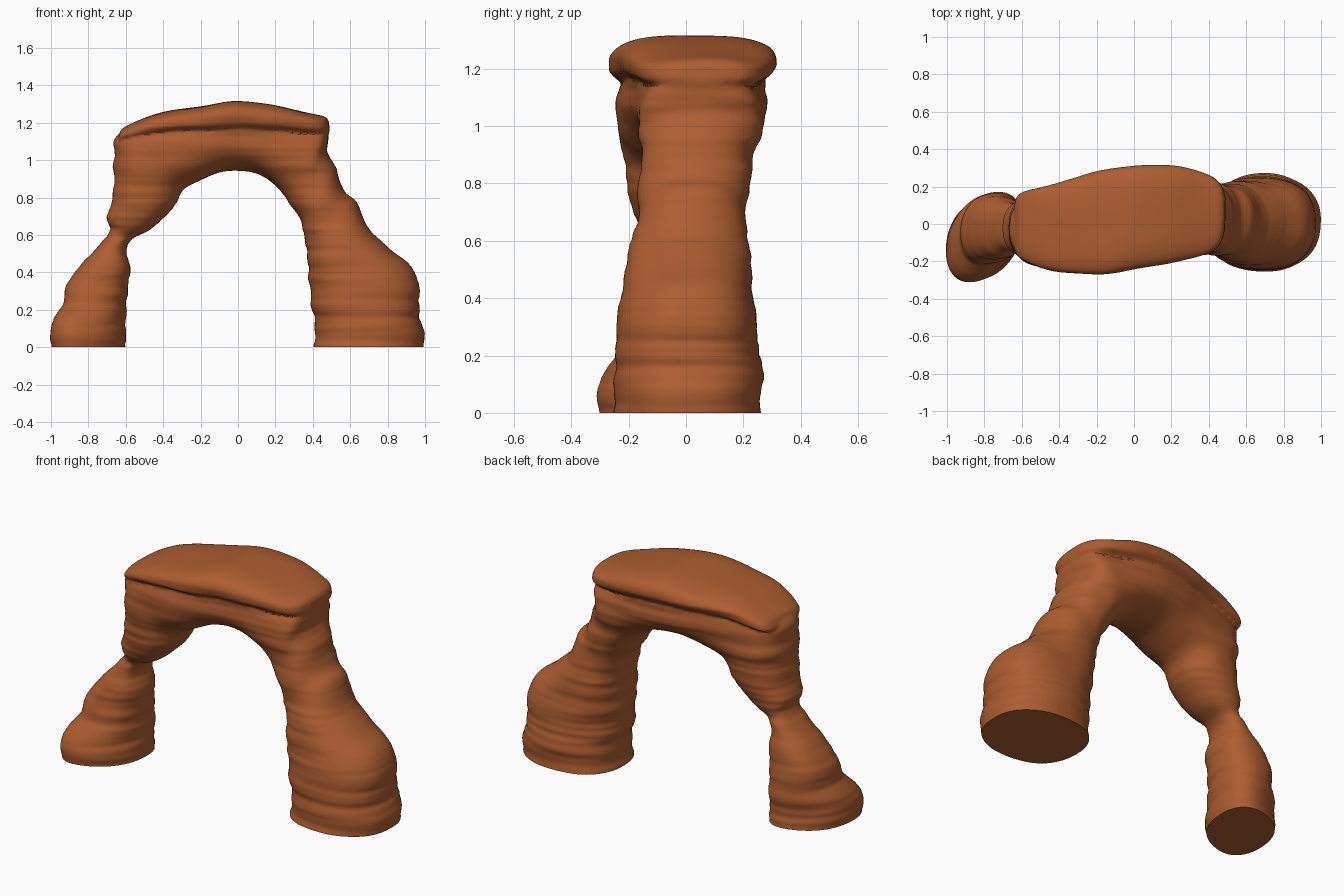
import bpy, bmesh, math
from mathutils import Vector, noise

if "Cube" in bpy.data.objects:
    bpy.data.objects.remove(bpy.data.objects["Cube"])

# Ring: outer x, outer z, inner x, inner z, front y, back y, skew
LEFT_LEG = [
    (-.99, -.06, -.60, -.06, -.28, .15, -.14),
    (-1.0, .08, -.60, .08, -.29, .15, -.14),
    (-.985, .15, -.60, .15, -.27, .16, -.12),
    (-.935, .23, -.60, .22, -.22, .16, -.06),
    (-.92, .33, -.585, .32, -.20, .16, -.03),
    (-.83, .45, -.58, .42, -.18, .14, 0),
    (-.73, .56, -.595, .52, -.14, .11, 0),
    (-.685, .63, -.57, .575, -.125, .10, 0),
    (-.705, .69, -.48, .62, -.16, .12, 0),
    (-.67, .80, -.42, .67, -.19, .14, 0),
    (-.665, .95, -.35, .74, -.21, .16, 0),
]
LINTEL = [
    (-.645, 1.13, -.29, .84, -.23, .18, 0),
    (-.42, 1.23, -.20, .89, -.245, .21, 0),
    (-.20, 1.26, -.10, .935, -.23, .25, 0),
    (0, 1.28, 0, .945, -.20, .28, 0),
    (.20, 1.26, .10, .93, -.18, .285, 0),
    (.40, 1.21, .18, .88, -.17, .27, 0),
    (.485, 1.17, .24, .82, -.165, .26, 0),
]
RIGHT_LEG = [
    (.48, 1.05, .29, .75, -.16, .24, 0),
    (.53, .94, .325, .69, -.165, .225, 0),
    (.57, .83, .345, .62, -.165, .215, 0),
    (.64, .77, .36, .55, -.17, .215, 0),
    (.70, .63, .375, .46, -.20, .225, 0),
    (.81, .53, .38, .38, -.215, .235, 0),
    (.93, .43, .385, .30, -.23, .245, 0),
    (.97, .29, .39, .23, -.245, .25, 0),
    (.97, .16, .415, .14, -.25, .26, 0),
    (1.0, .07, .41, .05, -.255, .265, 0),
    (.99, -.06, .41, -.06, -.255, .265, 0),
]
# Cap ring: same columns, outer = top, inner = underside
CAP = [
    (-.635, 1.14, -.635, 1.10, -.10, .10, 0),
    (-.60, 1.18, -.60, 1.10, -.185, .17, 0),
    (-.42, 1.25, -.42, 1.13, -.25, .215, 0),
    (-.20, 1.29, -.20, 1.14, -.27, .275, 0),
    (0, 1.317, 0, 1.145, -.24, .305, 0),
    (.20, 1.295, .20, 1.14, -.21, .31, 0),
    (.38, 1.25, .38, 1.13, -.165, .275, 0),
    (.46, 1.23, .46, 1.13, -.11, .215, 0),
    (.485, 1.205, .485, 1.14, -.03, .14, 0),
]


def smooth_rows(rows, steps):
    """Catmull-Rom interpolation of ring rows."""
    out = []
    n = len(rows)
    for i in range(n - 1):
        quad = [rows[max(i - 1, 0)], rows[i], rows[i + 1], rows[min(i + 2, n - 1)]]
        for k in range(steps):
            t = k / steps
            out.append([.5 * (2 * b + (c - a) * t + (2 * a - 5 * b + 4 * c - d) * t * t
                              + (3 * b - a - 3 * c + d) * t ** 3)
                        for a, b, c, d in zip(*quad)])
    out.append(list(rows[-1]))
    return out


def loft(bm, rows, power, steps=6, sides=56):
    """Skin superellipse rings into a closed solid."""
    rings = []
    for ox, oz, ix, iz, y0, y1, skew in smooth_rows(rows, steps):
        ring = []
        for j in range(sides):
            a = 2 * math.pi * j / sides
            c, s = math.cos(a), math.sin(a)
            u = math.copysign(abs(c) ** (2 / power), c)
            v = math.copysign(abs(s) ** (2 / power), s)
            w = .5 + .5 * u
            y = (y0 + y1) / 2 + v * (y1 - y0) / 2 + skew * u / 2
            ring.append(bm.verts.new((ix + (ox - ix) * w, y, iz + (oz - iz) * w)))
        rings.append(ring)
    for r0, r1 in zip(rings, rings[1:]):
        for j in range(sides):
            k = (j + 1) % sides
            bm.faces.new((r0[j], r0[k], r1[k], r1[j]))
    bm.faces.new(rings[0])
    bm.faces.new(rings[-1])


# Arch body and cap fused into one rock
mesh = bpy.data.meshes.new("rock_arch")
bm = bmesh.new()
loft(bm, LEFT_LEG + LINTEL + RIGHT_LEG, 2.3)
loft(bm, CAP, 2.7)
bmesh.ops.recalc_face_normals(bm, faces=bm.faces)
bm.to_mesh(mesh)
bm.free()
arch = bpy.data.objects.new("rock_arch", mesh)
bpy.context.collection.objects.link(arch)
bpy.context.view_layer.objects.active = arch
arch.select_set(True)
remesh = arch.modifiers.new("fuse", 'REMESH')
remesh.mode = 'VOXEL'
remesh.voxel_size = .011
bpy.ops.object.modifier_apply(modifier="fuse")

# Weathered strata: layered noise on the sides, then a flat cut at the ground
bm = bmesh.new()
bm.from_mesh(arch.data)
bm.normal_update()
moves = []
for v in bm.verts:
    p, n = v.co, v.normal
    side = 1 - abs(n.z)
    layers = noise.noise(Vector((p.x * 1.5, p.y * 1.5, p.z * 13)))
    fine = noise.noise(Vector((p.x * 2 + 9, p.y * 2, p.z * 34)))
    lumps = noise.noise(p * 5)
    moves.append(n * (side * (.012 * layers + .005 * fine) + .006 * lumps))
for v, m in zip(bm.verts, moves):
    v.co += m
bmesh.ops.bisect_plane(bm, geom=bm.verts[:] + bm.edges[:] + bm.faces[:],
                       plane_co=(0, 0, 0), plane_no=(0, 0, 1), clear_inner=True)
bmesh.ops.holes_fill(bm, edges=[e for e in bm.edges if e.is_boundary], sides=0)
bmesh.ops.recalc_face_normals(bm, faces=bm.faces)
bm.to_mesh(arch.data)
bm.free()

# Red sandstone
mat = bpy.data.materials.new("sandstone")
mat.diffuse_color = (.42, .11, .03, 1)
mat.use_nodes = True
mat.node_tree.nodes["Principled BSDF"].inputs["Base Color"].default_value = mat.diffuse_color
arch.data.materials.clear()
arch.data.materials.append(mat)
bpy.ops.object.shade_smooth_by_angle(angle=math.radians(40))
